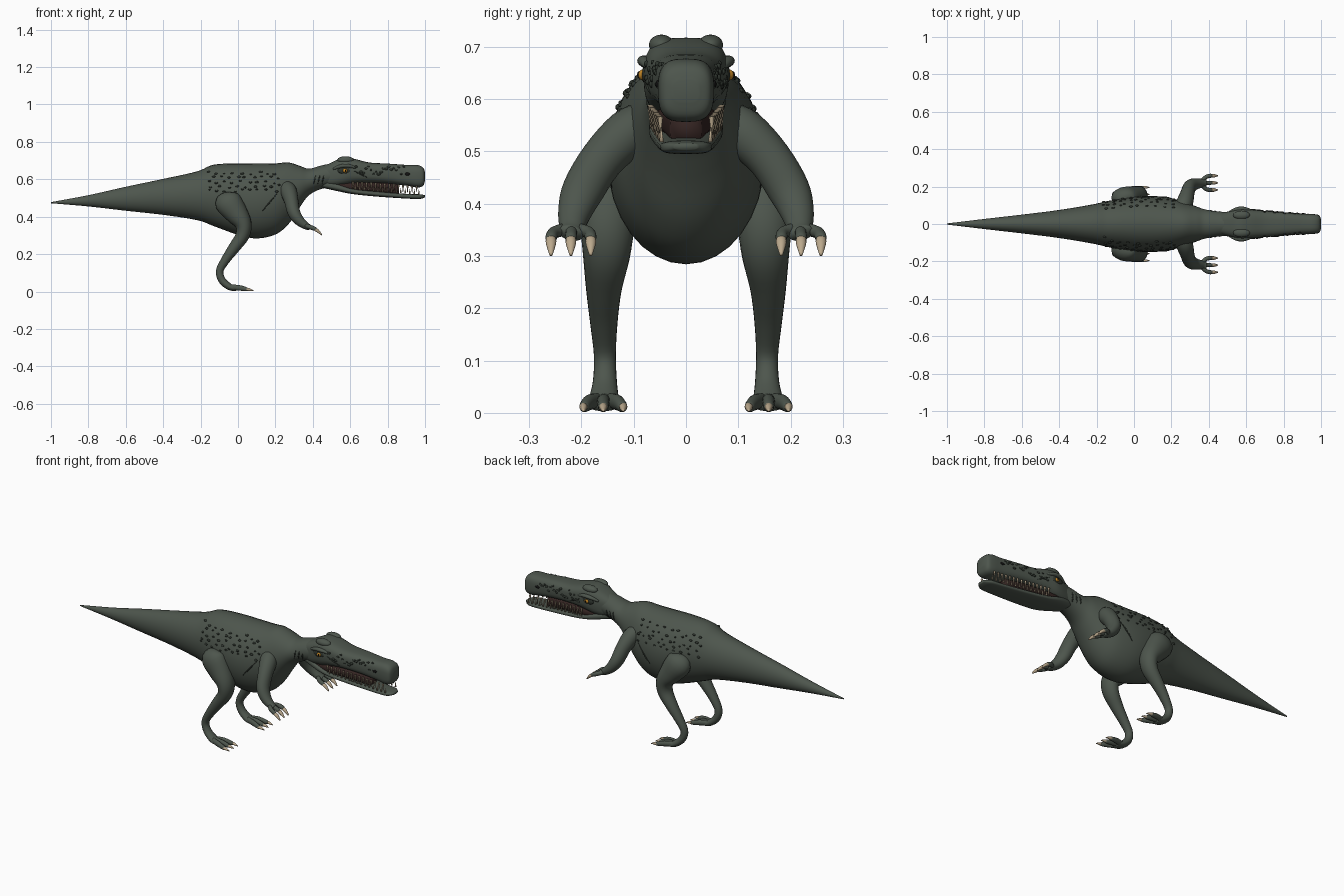
import bpy, bmesh, math, random
from mathutils import Vector, Matrix
from mathutils.bvhtree import BVHTree

random.seed(4)
cube = bpy.data.objects.get("Cube")
if cube:
    bpy.data.objects.remove(cube)


def material(name, r, g, b):
    m = bpy.data.materials.new(name)
    m.use_nodes = True
    m.diffuse_color = (r, g, b, 1)
    m.node_tree.nodes["Principled BSDF"].inputs["Base Color"].default_value = (r, g, b, 1)
    return m


SKIN = material("grey green skin", .075, .092, .074)
SCALE = material("dark scale", .028, .036, .028)
IVORY = material("ivory", .5, .4, .27)
AMBER = material("amber", .55, .24, .02)
BLACK = material("black", .006, .006, .006)
MOUTH = material("mouth lining", .035, .018, .016)


def finish(bm, name, mat):
    bmesh.ops.recalc_face_normals(bm, faces=bm.faces)
    for f in bm.faces:
        f.smooth = True
    me = bpy.data.meshes.new(name)
    bm.to_mesh(me)
    bm.free()
    me.materials.append(mat)
    ob = bpy.data.objects.new(name, me)
    bpy.context.collection.objects.link(ob)
    return ob


def spline(rows, steps):
    """Catmull-Rom interpolation of equal-length rows of numbers."""
    rows = [rows[0]] + list(rows) + [rows[-1]]
    out = []
    for i in range(1, len(rows) - 2):
        for k in range(steps):
            t = k / steps
            out.append([.5 * (2 * b + (c - a) * t + (2 * a - 5 * b + 4 * c - d) * t * t
                              + (3 * b - a - 3 * c + d) * t ** 3)
                        for a, b, c, d in zip(*rows[i - 1:i + 3])])
    return out + [list(rows[-1])]


def skin_rings(bm, rings):
    loops = [[bm.verts.new(p) for p in ring] for ring in rings]
    n = len(loops[0])
    for a, b in zip(loops, loops[1:]):
        for i in range(n):
            j = (i + 1) % n
            bm.faces.new((a[i], a[j], b[j], b[i]))
    bm.faces.new(loops[0])
    bm.faces.new(loops[-1])


def loft(name, stations, mat, power=2, n=32):
    """Stations along x: (x, top, bottom, half width)."""
    rings = []
    for x, top, bot, w in spline(stations, 5):
        ring = []
        for i in range(n):
            a = math.tau * i / n
            c, s = math.cos(a), math.sin(a)
            y = math.copysign(abs(c) ** (2 / power), c) * w
            z = math.copysign(abs(s) ** (2 / power), s) * (top - bot) / 2
            ring.append((x, y, (top + bot) / 2 + z))
        rings.append(ring)
    bm = bmesh.new()
    skin_rings(bm, rings)
    tree = BVHTree.FromBMesh(bm)
    finish(bm, name, mat)
    return tree


def tube(bm, path, ref=(0, 1, 0), n=14, steps=4):
    """Path rows: (x, y, z, radius along ref, radius across)."""
    rows = spline(path, steps)
    pts = [Vector(r[:3]) for r in rows]
    rings = []
    for i, r in enumerate(rows):
        t = (pts[min(i + 1, len(pts) - 1)] - pts[max(i - 1, 0)]).normalized()
        side = Vector(ref)
        side = (side - t * side.dot(t)).normalized()
        up = t.cross(side)
        rings.append([pts[i] + side * math.cos(a) * r[3] + up * math.sin(a) * r[4]
                      for a in (math.tau * k / n for k in range(n))])
    skin_rings(bm, rings)


def blob(bm, centre, size, detail=2):
    mat = Matrix.Translation(centre) @ Matrix.Diagonal((*size, 1))
    bmesh.ops.create_icosphere(bm, subdivisions=detail, radius=1, matrix=mat)


# Trunk with tail and neck
body = loft("body", [
    (-1, .478, .472, .003), (-.8, .515, .455, .027), (-.6, .56, .432, .05),
    (-.4, .602, .41, .075), (-.22, .642, .382, .105), (-.13, .678, .35, .125),
    (0, .685, .303, .145), (.1, .684, .284, .15), (.2, .685, .305, .138),
    (.27, .69, .36, .115), (.33, .672, .45, .095), (.38, .657, .515, .078),
    (.45, .675, .55, .067), (.53, .69, .56, .062)], SKIN)

# Skull and jaw
skull = loft("skull", [
    (.43, .655, .57, .045), (.5, .69, .56, .066), (.56, .716, .565, .08),
    (.62, .71, .577, .078), (.7, .69, .582, .07), (.8, .684, .578, .062),
    (.9, .677, .566, .055), (.96, .676, .556, .053), (.99, .662, .566, .046),
    (1, .635, .595, .025)], SKIN, 3)
loft("lower_jaw", [
    (.45, .6, .555, .045), (.54, .575, .535, .068), (.62, .55, .52, .07),
    (.75, .535, .507, .062), (.9, .522, .497, .052), (.97, .52, .495, .045),
    (1, .515, .503, .022)], SKIN, 3)
loft("mouth_lining", [
    (.52, .59, .54, .055), (.62, .585, .535, .06), (.75, .585, .525, .045),
    (.86, .575, .51, .03)], MOUTH, 3)

# Teeth rows along both jaws
bm = bmesh.new()
for s in (-1, 1):
    for i in range(15):
        u = i / 14
        x, y = .615 + .34 * u, s * (.068 - .019 * u)
        size = random.uniform(.022, .036)
        tube(bm, [(x, y, .588 - .022 * u, .006, .006),
                  (x, y, .578 - .018 * u, .005, .005),
                  (x, y, .575 - .018 * u - size, .001, .001)], (1, 0, 0), 6, 2)
        x += .012
        tube(bm, [(x, y * .95, .545 - .027 * u, .005, .005),
                  (x, y * .97, .57 - .025 * u, .001, .001)], (1, 0, 0), 6, 2)
finish(bm, "teeth", IVORY)

for s, side in ((1, "left"), (-1, "right")):
    # Leg and toes
    bm = bmesh.new()
    tube(bm, [(-.07, s * .115, .515, .02, .03), (-.058, s * .14, .485, .052, .07),
              (-.01, s * .146, .42, .056, .062), (.028, s * .15, .36, .052, .045),
              (.024, s * .152, .3, .045, .037), (-.02, s * .157, .235, .034, .031),
              (-.066, s * .157, .17, .026, .024), (-.098, s * .155, .11, .021, .02),
              (-.085, s * .155, .06, .023, .02), (-.045, s * .157, .025, .029, .018),
              (-.01, s * .158, .014, .03, .011)], n=20)
    for d in (-.036, 0, .036):
        tube(bm, [(-.045, s * .157 + d * .3, .024, .013, .014),
                  (.005, s * .158 + d * .75, .02, .012, .015),
                  (.045, s * .158 + d, .012, .01, .011),
                  (.055, s * .158 + d, .01, .006, .006)])
    finish(bm, side + "_leg", SKIN)

    # Arm and fingers
    bm = bmesh.new()
    tube(bm, [(.25, s * .07, .56, .04, .04), (.27, s * .11, .535, .045, .046),
              (.285, s * .16, .485, .038, .042), (.298, s * .197, .425, .034, .04),
              (.325, s * .213, .382, .028, .032), (.362, s * .218, .352, .02, .024),
              (.385, s * .22, .343, .014, .024)], (1, 0, 0), 20)
    for d in (-.038, 0, .038):
        tube(bm, [(.36, s * .219 + d * .2, .352, .012, .012),
                  (.385, s * .219 + d * .85, .345, .011, .012),
                  (.41, s * .22 + d, .335, .011, .011),
                  (.416, s * .22 + d, .33, .007, .007)])
    finish(bm, side + "_arm", SKIN)

    # Claws on hand and foot
    bm = bmesh.new()
    for d in (-.038, 0, .038):
        tube(bm, [(.403, s * .22 + d, .337, .008, .008),
                  (.425, s * .22 + d, .325, .01, .009),
                  (.448, s * .22 + d, .302, .003, .003)])
        tube(bm, [(.045, s * .158 + d, .012, .008, .008),
                  (.062, s * .158 + d, .01, .007, .007),
                  (.083, s * .158 + d, .004, .002, .002)])
    finish(bm, side + "_claws", IVORY)

    # Brow ridge and crown bump
    bm = bmesh.new()
    blob(bm, (.575, s * .047, .703), (.045, .024, .02), 3)
    tube(bm, [(.51, s * .064, .655, .006, .006), (.55, s * .078, .67, .012, .01),
              (.59, s * .08, .672, .012, .01), (.635, s * .07, .66, .005, .005)])
    finish(bm, side + "_brow", SKIN)

    # Eye, socket, pupil and nostril
    for part, mat, centre, size in (
            ("socket", SCALE, (.567, .077, .646), (.034, .008, .017)),
            ("eye", AMBER, (.572, .08, .646), (.013, .012, .011)),
            ("pupil", BLACK, (.574, .0895, .646), (.003, .004, .007)),
            ("nostril", BLACK, (.905, .054, .628), (.014, .004, .008))):
        bm = bmesh.new()
        blob(bm, (centre[0], s * centre[1], centre[2]), size, 3)
        finish(bm, side + "_" + part, mat)

    def on_surface(tree, x, z):
        return tree.ray_cast(Vector((x, s, z)), Vector((0, -s, 0)))[0]

    # Raised scales on flank and snout
    bm = bmesh.new()
    for row in range(5):
        for col in range(9):
            x = -.16 + col * .045 + row % 2 * .02 + random.uniform(-.012, .012)
            z = .54 + row * .023 + random.uniform(-.008, .008)
            hit = on_surface(body, x, z)
            if hit:
                r = random.uniform(.005, .008)
                blob(bm, hit, (r * 1.3, r * .8, r * .8))
    for i in range(20):
        x = .63 + .0135 * i
        hit = on_surface(skull, x, random.uniform(.625, .672))
        if hit:
            r = random.uniform(.005, .009)
            blob(bm, hit, (r * 1.2, r * .6, r * .8))
    # Skin folds on flank, neck and cheek
    folds = [(body, .13, .43, .21, .525), (skull, .62, .645, .69, .61)]
    folds += [(body, .405 + d, .575, .415 + d, .62) for d in (0, .022, .044)]
    for tree, xa, za, xb, zb in folds:
        path = []
        for k in range(6):
            u = k / 5
            hit = on_surface(tree, xa + (xb - xa) * u, za + (zb - za) * u)
            if hit:
                r = .001 + .003 * math.sin(math.pi * u)
                path.append((*hit, r, r))
        if len(path) > 2:
            tube(bm, path, n=6, steps=2)
    finish(bm, side + "_scales", SCALE)
